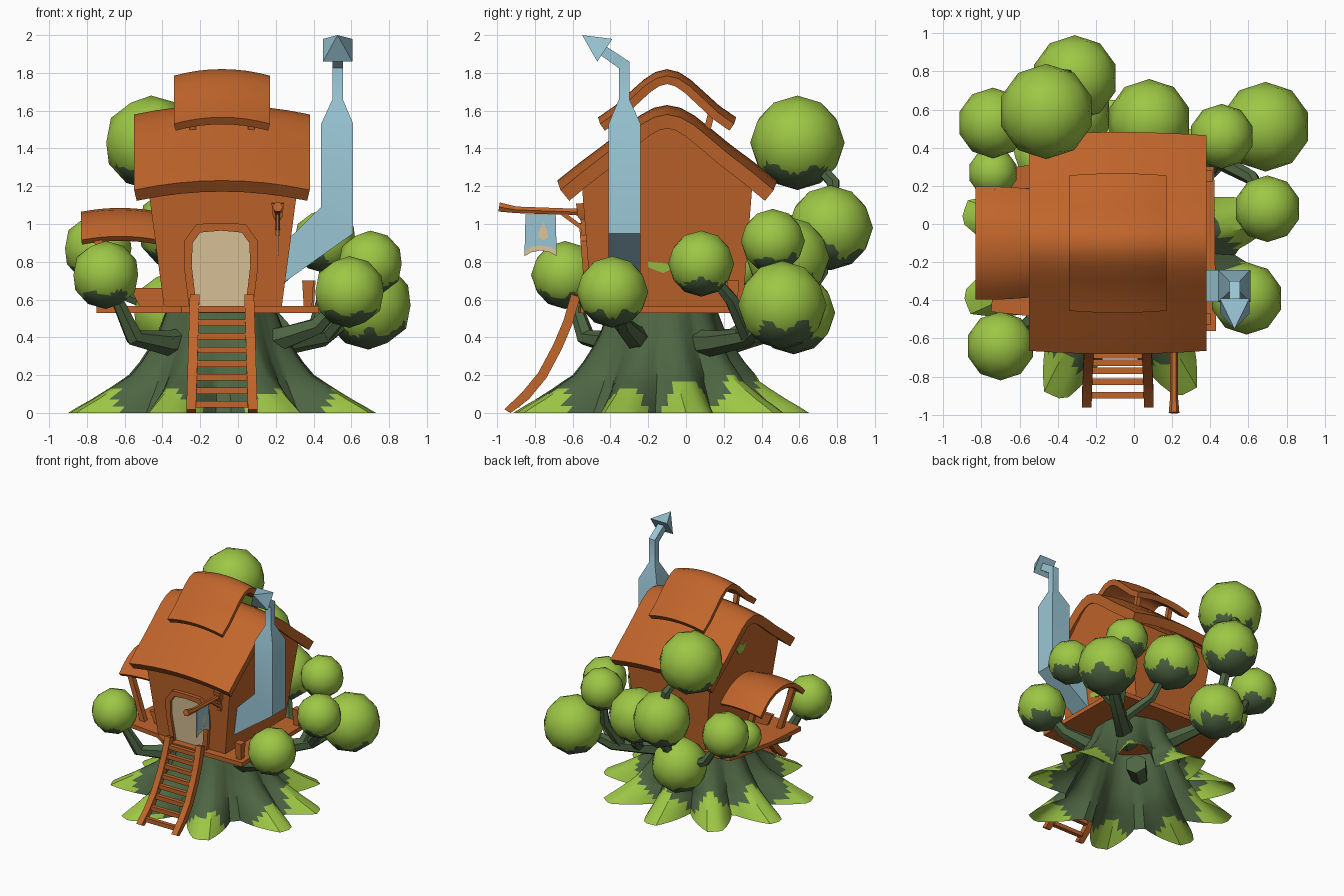
import bpy, bmesh, math, random
from mathutils import Vector as V

if "Cube" in bpy.data.objects:
    bpy.data.objects.remove(bpy.data.objects["Cube"])
random.seed(4)

def material(name, rgb):
    m = bpy.data.materials.new(name)
    m.diffuse_color = (*rgb, 1)
    m.use_nodes = True
    m.node_tree.nodes["Principled BSDF"].inputs["Base Color"].default_value = m.diffuse_color
    return m

WOOD = material("orange wood", (0.53, 0.13, 0.024))
BARK = material("dark green bark", (0.075, 0.13, 0.055))
LEAF = material("leaf green", (0.34, 0.57, 0.06))
METAL = material("pale blue metal", (0.32, 0.56, 0.66))
TAN = material("tan", (0.72, 0.56, 0.33))

def finish(name, bm, *mats):
    bmesh.ops.recalc_face_normals(bm, faces=bm.faces)
    me = bpy.data.meshes.new(name)
    bm.to_mesh(me)
    bm.free()
    for m in mats:
        me.materials.append(m)
    ob = bpy.data.objects.new(name, me)
    bpy.context.collection.objects.link(ob)
    return ob

def loft(name, rings, mat, cap=True, closed=False):
    bm = bmesh.new()
    rs = [[bm.verts.new(p) for p in r] for r in rings]
    n = len(rs[0])
    pairs = list(zip(rs, rs[1:])) + ([(rs[-1], rs[0])] if closed else [])
    for a, b in pairs:
        for i in range(n):
            j = (i + 1) % n
            bm.faces.new((a[i], a[j], b[j], b[i]))
    if cap and not closed:
        bm.faces.new(rs[0])
        bm.faces.new(rs[-1])
    return finish(name, bm, mat)

def prism(name, outline, offset, mat):
    return loft(name, [outline, [V(p) + V(offset) for p in outline]], mat)

def tube(name, pts, radii, n, mat):
    pts = [V(p) for p in pts]
    d = pts[-1] - pts[0]
    k = min(range(3), key=lambda i: abs(d[i]))
    ref = V([float(i == k) for i in range(3)])
    rings = []
    for i, p in enumerate(pts):
        t = (pts[min(i + 1, len(pts) - 1)] - pts[max(i - 1, 0)]).normalized()
        s = t.cross(ref).normalized()
        u = s.cross(t)
        rings.append([p + radii[i] * (math.cos(a) * s + math.sin(a) * u)
                      for a in [math.tau * (j + 0.5) / n for j in range(n)]])
    return loft(name, rings, mat)

# hollow stump with nine flared roots and mossy tips
CX, CY = -0.09, -0.13
ROOTS = [13, 52, 92, 130, 166, 200, 247, 296, 343]
LEVELS = [(0, .51, .84), (.035, .49, .78), (.07, .475, .715), (.10, .46, .665), (.13, .445, .615), (.165, .43, .56),
          (.2, .415, .50), (.27, .38, .44), (.35, .345, .385), (.44, .315, .335), (.53, .29, .30)]
def ridge(a):
    d = min(abs((a - r + 180) % 360 - 180) for r in ROOTS)
    return max(0, min(1, 1 - (d - 4) / 15))
rings = []
for z, lo, hi in LEVELS:
    ring = []
    for i in range(120):
        a = 3 * i
        r = lo + (hi - lo) * ridge(a)
        if 0 < a < 180 and z < .2:
            r *= 1 - .07 * math.sin(math.radians(a))
        ring.append((CX + r * math.cos(math.radians(a)), CY + r * math.sin(math.radians(a)), z))
    rings.append(ring)
stump = loft("stump", rings, BARK, cap=False)
stump.data.materials.append(LEAF)
for f in stump.data.polygons:
    c = f.center
    a = math.degrees(math.atan2(c.y - CY, c.x - CX))
    limit = .16 * ridge(a) - .04 + .02 * math.sin(a * .31)
    if c.y > CY + .05:
        limit += .06
    if c.z < limit:
        f.material_index = 1

# deck
prism("deck", [(-.75, -.46, .53), (-.4, -.5, .53), (-.3, -.57, .53), (.43, -.56, .53), (.42, .3, .53),
               (-.3, .34, .53), (-.62, .3, .53), (-.72, -.1, .53)], (0, 0, .035), WOOD)
for x, y in ((.37, -.5), (.38, .25)):
    tube("deck_post", [(x, y, .55), (x, y, .70)], [.03, .043], 4, WOOD)

# house body, leaning outward
def wall_x(z, side):
    return -.08 + side * (.31 + .133 * (z - .55))
half = [(.40, .55), (.45, 1.19), (.32, 1.32), (.2, 1.42), (.1, 1.5), (0, 1.53)]
prof = [(-y, z) for y, z in half] + half[-2::-1]
loft("house_walls", [[(wall_x(z, s), y - .1, z) for y, z in prof] for s in (-1, 1)], WOOD)

# curved roofs
def roof(name, half, x0, x1, bulge, thick, flare=0):
    p = [(-y, z) for y, z in half[::-1]] + half[1:]
    bm = bmesh.new()
    rows = []
    for i in range(9):
        t = i / 8
        b = 1 - (2 * t - 1) ** 2
        rows.append([bm.verts.new((x0 + (x1 - x0) * t, -.1 + y * (1 + .03 * b + flare * (1 - t)), z + bulge * b))
                     for y, z in p])
    for a, b in zip(rows, rows[1:]):
        for i in range(len(p) - 1):
            bm.faces.new((a[i], b[i], b[i + 1], a[i + 1]))
    bmesh.ops.recalc_face_normals(bm, faces=bm.faces)
    if sum(f.normal.z for f in bm.faces) < 0:
        bmesh.ops.reverse_faces(bm, faces=bm.faces)
    bm.normal_update()
    low = {v: bm.verts.new(v.co - v.normal * thick) for v in list(bm.verts)}
    rim = [e for e in bm.edges if e.is_boundary]
    for f in list(bm.faces):
        bm.faces.new([low[v] for v in reversed(f.verts)])
    for e in rim:
        a, b = e.verts
        bm.faces.new((a, b, low[b], low[a]))
    return finish(name, bm, WOOD)
roof("main_roof", [(0, 1.58), (.07, 1.565), (.14, 1.525), (.22, 1.46), (.32, 1.375), (.45, 1.275), (.565, 1.18)],
     -.55, .38, .05, .075)
roof("cap_roof", [(0, 1.785), (.06, 1.77), (.12, 1.73), (.19, 1.665), (.27, 1.59), (.355, 1.53)], -.34, .17, .035, .045)
roof("porch_roof", [(0, 1.065), (.08, 1.055), (.16, 1.02), (.22, .97), (.27, .915)], -.83, -.42, .02, .035, .1)
for x in (-.24, .07):
    for s in (-1, 1):
        tube("cap_strut", [(x, -.1 + s * .2, 1.45), (x, -.1 + s * .24, 1.61)], [.025, .025], 4, WOOD)

# porch posts and low side panels
for y in (-.36, .16):
    tube("porch_post", [(-.62, y, .55), (-.75, y, .94)], [.03, .03], 4, WOOD)
    prism("porch_panel", [(-.38, y, .56), (-.52, y, .56), (-.57, y, .66), (-.38, y, .66)], (0, .03, 0), WOOD)

# door and its frame
def on_front(half, out):
    p = [(-x, z) for x, z in half] + half[-2::-1]
    return [(-.09 + x, -.5 - .08 * (z - .55) - out, z) for x, z in p]
outer = [(.17, .565), (.197, .78), (.195, .91), (.13, 1.0), (0, 1.005)]
inner = [(.13, .565), (.155, .78), (.15, .90), (.11, .955), (0, .965)]
loft("door_frame", [on_front(outer, -.01), on_front(outer, .03), on_front(inner, .03), on_front(inner, -.01)],
     WOOD, closed=True)
prism("door", on_front(inner, -.003), (0, -.009, 0), TAN)

# ladder
rail = [(-.945, 0), (-.85, .09), (-.76, .20), (-.68, .35), (-.625, .48), (-.585, .62)]
def rail_y(z):
    for (y0, z0), (y1, z1) in zip(rail, rail[1:]):
        if z <= z1:
            return y0 + (y1 - y0) * (z - z0) / (z1 - z0)
for s in (-1, 1):
    ob = tube("ladder_rail", [(-.085 + s * (.163 - .03 * z), y, z) for y, z in rail], [.036] * 6, 4, WOOD)
    for v in ob.data.vertices:
        v.co.z = max(v.co.z, 0)
for i in range(8):
    z = .045 + i * .072
    y = rail_y(z)
    tube("ladder_rung", [(-.23, y, z), (.06, y, z)], [.024, .024], 4, WOOD)

# chimney: elbow, shaft, pipe and hood
def quad(x0, x1, y0, y1, zl, zr, d=0):
    return [(x0, y0, zl), (x1, y0, zr), (x1, y1, zr + d), (x0, y1, zl + d)]
loft("chimney", [quad(.215, .215, -.41, -.24, .87, .67), quad(.44, .61, -.41, -.24, 1.09, .95),
                 quad(.44, .61, -.41, -.24, 1.53, 1.53), quad(.5, .555, -.355, -.30, 1.66, 1.66),
                 quad(.5, .555, -.355, -.30, 1.825, 1.825, .035), quad(.5, .555, -.46, -.43, 1.90, 1.90, .045)], METAL)
tip = V((.527, -.55, 2.0))
base = [V(p) for p in quad(.45, .605, -.47, -.39, 1.86, 1.86, .12)]
loft("chimney_hood", [base, [tip + (p - tip) * .01 for p in base]], METAL)

# flag on its beam
tube("flag_beam", [(.21, -.99, 1.09), (.21, -.9, 1.075), (.21, -.48, 1.06)], [.028, .02, .02], 6, WOOD)
tube("beam_brace", [(.21, -.66, 1.06), (.21, -.51, .95)], [.016, .016], 4, WOOD)
tube("beam_mount", [(.21, -.55, 1.11), (.21, -.548, 1.04), (.21, -.545, 1.02), (.21, -.54, .94)],
     [.046, .036, .018, .018], 4, WOOD)
tail = [(-.855, .85), (-.82, .87), (-.77, .88), (-.72, .87), (-.685, .85)]
prism("flag", [(.206, y, z) for y, z in tail + [(-.69, 1.05), (-.85, 1.05)]], (.008, 0, 0), METAL)
prism("flag_trim", [(.2055, y, z + .008) for y, z in tail] + [(.2055, y, z - .02) for y, z in tail[::-1]],
      (.009, 0, 0), TAN)
prism("flag_emblem", [(.2055, y, z) for y, z in [(-.755, 1.01), (-.735, .96), (-.73, .93), (-.755, .915), (-.782, .93),
                                                (-.782, .955)]], (.009, 0, 0), TAN)

# moss on the side walls
for s, pts in ((1, [(-.2, .80), (-.2, .77), (-.12, .74), (-.08, .76), (-.1, .79)]),
               (-1, [(-.09, 1.36), (-.06, 1.29), (0, 1.28), (.04, 1.33), (0, 1.37), (-.05, 1.34)])):
    prism("wall_moss", [(wall_x(z, s) - s * .003, y, z) for y, z in pts], (s * .008, 0, 0), LEAF)

# leaf balls: x, y, z, radius
BALLS = [(-.31, .765, .98, .225), (-.46, .59, 1.43, .25), (-.74, .53, .87, .185), (-.74, .27, .76, .13),
         (-.70, -.64, .73, .18), (.08, .54, .82, .22), (.46, .46, .91, .17), (.69, .51, .57, .235),
         (.70, .08, .79, .175), (.59, -.39, .64, .19), (-.34, .57, .53, .22)]
A, B, C, D, E, F, G, H, I, J, K = [b[:3] for b in BALLS]

# branches: four from the trunk, the rest fork off them
trunk = {"front_left": [(-.22, -.24, .38), (-.38, -.38, .37), (-.55, -.53, .40), E],
         "front_right": [(.08, -.22, .36), (.25, -.27, .40), (.42, -.33, .46), J],
         "right": [(.06, .0, .36), (.25, .16, .37), (.45, .33, .40), H],
         "back": [(-.13, .05, .36), (-.2, .25, .38), (-.28, .42, .42), K]}
for name, pts in trunk.items():
    tube("branch_" + name, pts, [.085, .065, .05, .025], 6, BARK)
forks = [(K, (-.3, .72, .75), A), (A, (-.36, .78, 1.22), B), (K, (-.58, .57, .62), C), (C, (-.76, .4, .78), D),
         ((.3, .2, .38), (.18, .42, .52), F), ((.4, .29, .4), (.46, .42, .62), G), ((.45, .33, .4), (.62, .24, .6), I)]
for pts in forks:
    tube("branch_fork", pts, [.045, .038, .022], 6, BARK)

# smooth shading with sharp edges kept
for ob in bpy.data.objects:
    ob.select_set(True)
    bpy.context.view_layer.objects.active = ob
bpy.ops.object.shade_smooth_by_angle(angle=math.radians(32))

# foliage with dark patchy undersides
for x, y, z, r in BALLS:
    bm = bmesh.new()
    bmesh.ops.create_icosphere(bm, subdivisions=2, radius=r)
    bmesh.ops.subdivide_edges(bm, edges=bm.edges, cuts=3, use_grid_fill=True)
    for f in bm.faces:
        c = f.calc_center_median() / r
        wave = .1 * math.sin(9 * c.x + 20 * x) + .1 * math.sin(8 * c.y + 20 * y)
        f.material_index = int(c.z < -.54 + wave)
        f.smooth = True
    ob = finish("leaf_ball", bm, LEAF, BARK)
    ob.location = (x, y, z)
    ob.data.normals_split_custom_set_from_vertices([v.co.normalized() for v in ob.data.vertices])
